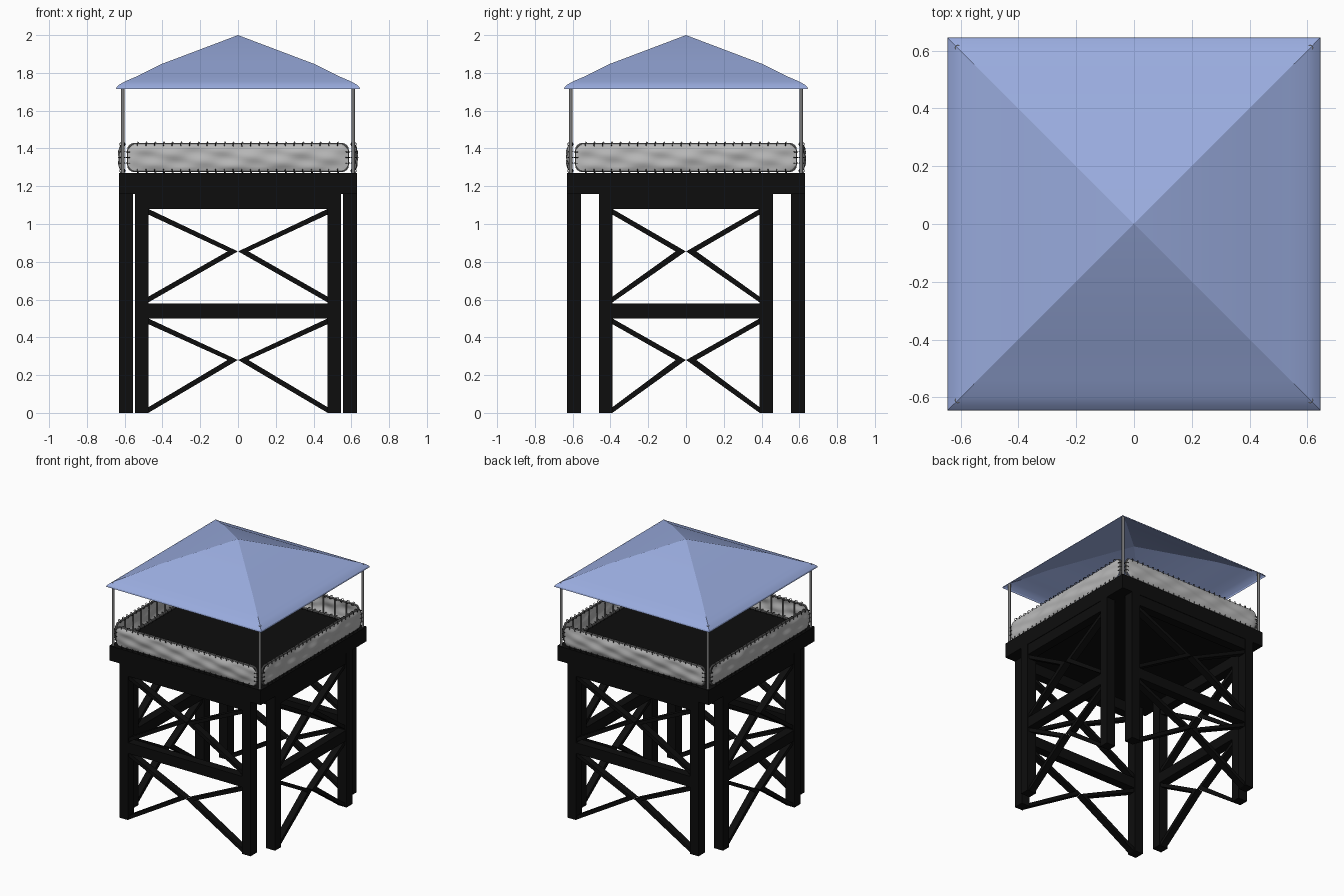
import bpy, bmesh, math
from mathutils import Matrix, Vector

if "Cube" in bpy.data.objects:
    bpy.data.objects.remove(bpy.data.objects["Cube"])


def material(name, rgb):
    m = bpy.data.materials.new(name)
    m.diffuse_color = (*rgb, 1)
    m.use_nodes = True
    m.node_tree.nodes["Principled BSDF"].inputs["Base Color"].default_value = m.diffuse_color
    return m


BLACK = material("black timber", (0.004, 0.004, 0.004))
BLUE = material("blue roof", (0.32, 0.41, 0.73))
CLOTH = material("grey canvas", (0.48, 0.48, 0.48))
METAL = material("grey metal", (0.2, 0.2, 0.2))
ROPE = material("dark rope", (0.02, 0.02, 0.02))


def finish(bm, name, mat, angle=None, recalc=True):
    if recalc:
        bmesh.ops.recalc_face_normals(bm, faces=bm.faces)
    me = bpy.data.meshes.new(name)
    bm.to_mesh(me)
    bm.free()
    me.materials.append(mat)
    ob = bpy.data.objects.new(name, me)
    bpy.context.collection.objects.link(ob)
    if angle:
        bpy.ops.object.select_all(action='DESELECT')
        ob.select_set(True)
        bpy.context.view_layer.objects.active = ob
        bpy.ops.object.shade_smooth_by_angle(angle=math.radians(angle))
    return ob


def box(bm, x0, x1, y0, y1, z0, z1, rot=Matrix()):
    m = Matrix.Translation(((x0 + x1) / 2, (y0 + y1) / 2, (z0 + z1) / 2)) \
        @ Matrix.Diagonal((x1 - x0, y1 - y0, z1 - z0, 1))
    bmesh.ops.create_cube(bm, size=1, matrix=rot @ m)


def prism(bm, pts, y0, y1, rot):
    a = [bm.verts.new(rot @ Vector((x, y0, z))) for x, z in pts]
    b = [bm.verts.new(rot @ Vector((x, y1, z))) for x, z in pts]
    n = len(pts)
    bm.faces.new(a)
    bm.faces.new(b[::-1])
    for i in range(n):
        j = (i + 1) % n
        bm.faces.new((a[i], b[i], b[j], a[j]))


def tube(bm, path, r, closed=False, seg=8, rot=Matrix()):
    """Sweep a circle along a path."""
    n = len(path)
    rings = []
    for i, p in enumerate(path):
        a = path[i - 1] if (closed or i > 0) else p
        b = path[(i + 1) % n] if (closed or i < n - 1) else p
        t = (Vector(b) - Vector(a)).normalized()
        ref = Vector((0, 1, 0)) if abs(t.y) < 0.9 else Vector((1, 0, 0))
        u = t.cross(ref).normalized()
        v = t.cross(u)
        rings.append([bm.verts.new(rot @ (Vector(p) + r * (
            u * math.cos(k * math.tau / seg) + v * math.sin(k * math.tau / seg))))
            for k in range(seg)])
    for i in range(n if closed else n - 1):
        A, B = rings[i], rings[(i + 1) % n]
        for k in range(seg):
            l = (k + 1) % seg
            bm.faces.new((A[k], A[l], B[l], B[k]))
    if not closed:
        bm.faces.new(rings[0])
        bm.faces.new(rings[-1])


# Platform
bm = bmesh.new()
box(bm, -0.63, 0.63, -0.63, 0.63, 1.16, 1.27)
finish(bm, "platform", BLACK)


# Trestle frames with chevron braces, one per side
def trestle(name, half, angle):
    rot = Matrix.Rotation(angle, 4, 'Z')
    y0, y1, h = -0.63, -0.555, half - 0.07
    bm = bmesh.new()
    for s in (-1, 1):
        a, b = sorted((s * h, s * half))
        box(bm, a, b, y0, y1, 0, 1.16, rot)
        for zb, zt, zm in ((0, 0.5, 0.28), (0.585, 1.08, 0.855)):
            for ze, d in ((zt, -0.03), (zb, 0.03)):
                pts = [(s * h, ze), (s * 0.001, zm), (s * 0.055, zm), (s * h, ze + d)]
                prism(bm, pts, y0 + 0.012, y1 - 0.012, rot)
    box(bm, -h, h, y0 + 0.004, y1 - 0.004, 0.5, 0.58, rot)
    box(bm, -h, h, y0 + 0.004, y1 - 0.004, 1.08, 1.16, rot)
    finish(bm, name, BLACK)


SIDES = ("front", "right", "back", "left")
for i, side in enumerate(SIDES):
    trestle(side + "_trestle", 0.545 if i % 2 == 0 else 0.46, i * math.pi / 2)

# Corner roof poles
bm = bmesh.new()
for sx in (-1, 1):
    for sy in (-1, 1):
        tube(bm, [(sx * 0.61, sy * 0.61, 1.27), (sx * 0.61, sy * 0.61, 1.745)], 0.0095, seg=12)
finish(bm, "roof_poles", METAL, 40)


# Railings: rounded tube frame, bars, canvas sheet and rope lacing
def railing(side, angle, phase):
    rot = Matrix.Rotation(angle, 4, 'Z')
    yr, zc, hw, hh, rc = -0.607, 1.352, 0.58, 0.07, 0.03
    bm = bmesh.new()
    path = []
    for k, (sx, sz) in enumerate(((1, 1), (-1, 1), (-1, -1), (1, -1))):
        for j in range(5):
            t = k * math.pi / 2 + j * math.pi / 8
            path.append((sx * (hw - rc) + rc * math.cos(t), yr,
                         zc + sz * (hh - rc) + rc * math.sin(t)))
    tube(bm, path, 0.007, True, 8, rot)
    for i in range(-5, 6):
        tube(bm, [(i * 0.095, yr, zc - hh), (i * 0.095, yr, zc + hh)], 0.005, seg=6, rot=rot)
    finish(bm, side + "_rail_frame", METAL, 40)

    # canvas, sagging and wrinkled, with rounded ends
    bm = bmesh.new()
    nx, nz = 72, 12
    grid = []
    for i in range(nx + 1):
        u = -1 + 2 * i / nx
        row = []
        for j in range(nz + 1):
            v = -1 + 2 * j / nz
            x = u * (hw + 0.003) * (1 - 0.012 * v ** 6)
            z = zc + v * hh * (1 - 0.3 * abs(u) ** 60)
            edge = (1 - v ** 4) * (1 - u ** 20)
            wave = math.sin(7 * u + 2.2 * v + phase) * math.cos(3.5 * v + 3 * u) \
                + 0.5 * math.sin(17 * u - 3 * v + phase)
            y = yr - 0.011 - edge * (0.010 + 0.006 * wave)
            row.append(bm.verts.new(rot @ Vector((x, y, z))))
        grid.append(row)
    for i in range(nx):
        for j in range(nz):
            bm.faces.new((grid[i][j], grid[i + 1][j], grid[i + 1][j + 1], grid[i][j + 1]))
    finish(bm, side + "_canvas", CLOTH, 80, recalc=False)

    # lacing loops around the top and bottom rails and the ends
    bm = bmesh.new()
    spots = [(-0.53 + i * 1.06 / 23, zc + s * hh, 0) for i in range(24) for s in (-1, 1)]
    spots += [(s * hw, zc + dz, 1) for s in (-1, 1) for dz in (-0.03, 0, 0.03)]
    for x, z, upright in spots:
        ring = []
        for k in range(10):
            c, s = 0.014 * math.cos(k * math.tau / 10), 0.012 * math.sin(k * math.tau / 10)
            ring.append((x + s, yr - 0.005 + c, z) if upright
                        else (x + 0.3 * c, yr - 0.005 + c, z + s))
        tube(bm, ring, 0.0025, True, 5, rot)
    finish(bm, side + "_lacing", ROPE, 60)


for i, side in enumerate(SIDES):
    railing(side, i * math.pi / 2, i * 1.3)

# Roof: thin pyramid shell that rolls over at the eaves
bm = bmesh.new()
profile = [(0.41, 1.845), (0.54, 1.78), (0.60, 1.754), (0.628, 1.738), (0.642, 1.725), (0.645, 1.715)]
apex = bm.verts.new((0, 0, 2))
rings = [[bm.verts.new((sx * r, sy * r, z)) for sx, sy in ((-1, -1), (1, -1), (1, 1), (-1, 1))]
         for r, z in profile]
for k in range(4):
    l = (k + 1) % 4
    bm.faces.new((apex, rings[0][k], rings[0][l]))
    for A, B in zip(rings, rings[1:]):
        bm.faces.new((A[k], B[k], B[l], A[l]))
finish(bm, "roof", BLUE, 28, recalc=False)
